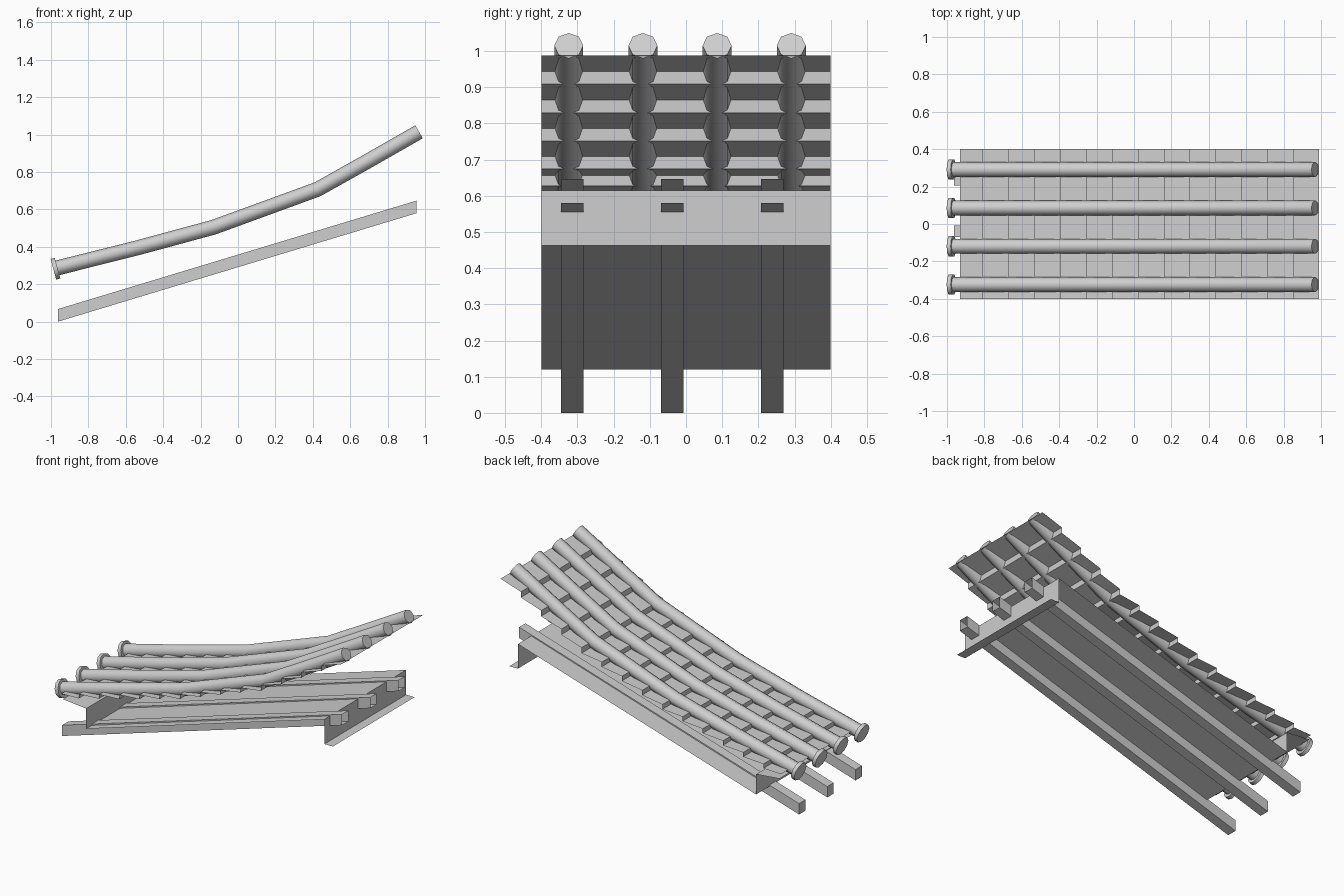
import bpy, bmesh, math
from mathutils import Vector

cube = bpy.data.objects.get("Cube")
if cube:
    bpy.data.objects.remove(cube)

grey = bpy.data.materials.new("plain grey")
grey.use_nodes = True
grey.diffuse_color = (0.62, 0.62, 0.62, 1)
grey.node_tree.nodes["Principled BSDF"].inputs["Base Color"].default_value = (0.62, 0.62, 0.62, 1)

HALF_WIDTH = 0.4
# Curved roof line as (x, z) points, low eave to high ridge
AXIS = [(-0.975, 0.285), (-0.54, 0.394), (-0.13, 0.505),
        (0.426, 0.708), (0.697, 0.86), (0.968, 1.015)]


def finish(name, bm, smooth=False):
    mesh = bpy.data.meshes.new(name)
    bmesh.ops.recalc_face_normals(bm, faces=bm.faces)
    bm.to_mesh(mesh)
    bm.free()
    mesh.materials.append(grey)
    obj = bpy.data.objects.new(name, mesh)
    bpy.context.scene.collection.objects.link(obj)
    if smooth:
        bpy.ops.object.select_all(action='DESELECT')
        obj.select_set(True)
        bpy.context.view_layer.objects.active = obj
        bpy.ops.object.shade_smooth_by_angle(angle=math.radians(50))
    return obj


def bridge(bm, rings, closed=True):
    count = len(rings[0])
    for a, b in zip(rings, rings[1:]):
        for i in range(count if closed else count - 1):
            j = (i + 1) % count
            bm.faces.new((a[i], a[j], b[j], b[i]))


def folded_sheet(name, points):
    """Thin sheet: an (x, z) line drawn across the full width."""
    bm = bmesh.new()
    edges = [[bm.verts.new((x, y, z)) for x, z in points]
             for y in (-HALF_WIDTH, HALF_WIDTH)]
    bridge(bm, edges, closed=False)
    obj = finish(name, bm)
    # Sheets face upward / outward
    if sum(p.normal.z * p.area for p in obj.data.polygons) < 0:
        obj.data.flip_normals()


def tube(name, path, y, radius, sides):
    """Capped tube along an (x, z) path, with a vertex at the top."""
    pts = [Vector((x, y, z)) for x, z in path]
    bm = bmesh.new()
    rings = []
    for i, p in enumerate(pts):
        along = (pts[min(i + 1, len(pts) - 1)] - pts[max(i - 1, 0)]).normalized()
        up = Vector((-along.z, 0, along.x))
        rings.append([bm.verts.new(p + radius * (up * math.cos(t) + Vector((0, math.sin(t), 0))))
                      for t in (math.tau * k / sides for k in range(sides))])
    bridge(bm, rings)
    bm.faces.new(rings[0])
    bm.faces.new(rings[-1])
    finish(name, bm, smooth=True)


def roof_line(x):
    """Height and slope of the roof line at x."""
    for (x0, z0), (x1, z1) in zip(AXIS, AXIS[1:]):
        if x <= x1 or x1 == AXIS[-1][0]:
            slope = (z1 - z0) / (x1 - x0)
            return z0 + slope * (x - x0), slope


# Rafters: sloping beams, open at the high end
for i, y in enumerate((-0.314, -0.038, 0.238)):
    bm = bmesh.new()
    rings = [[bm.verts.new((x, y + dy, z + dz))
              for dy, dz in ((-0.031, 0), (0.031, 0), (0.031, 0.067), (-0.031, 0.067))]
             for x, z in ((-0.963, 0), (0.955, 0.58))]
    bridge(bm, rings)
    bm.faces.new(rings[0])
    finish(f"rafter_{i + 1}", bm)

# Roof boarding with a fascia and lip at each end
folded_sheet("roof_boarding", [(-0.92, 0.26), (-0.76, 0.245), (-0.76, 0.12),
                               (0.872, 0.615), (0.872, 0.462), (0.93, 0.462)])

# Overlapping flat tiles as one stepped sheet
stops = [-0.93] + [-0.81 + 1.8 * i / 13 for i in range(14)]
steps = []
for x0, x1 in zip(stops, stops[1:]):
    low, _ = roof_line(x0)
    high, slope = roof_line(x1)
    steps += [(x0, low - 0.005), (x1, high - 0.03 * (1 + slope * slope))]
folded_sheet("flat_tiles", steps)

# Round ridge tiles with a disc at each eave end
for i in range(4):
    y = -0.324 + 0.205 * i
    tube(f"round_tile_{i + 1}", AXIS, y, 0.04, 8)
    tube(f"eave_disc_{i + 1}", [(-0.987, 0.28), (-0.965, 0.286)], y, 0.057, 10)
